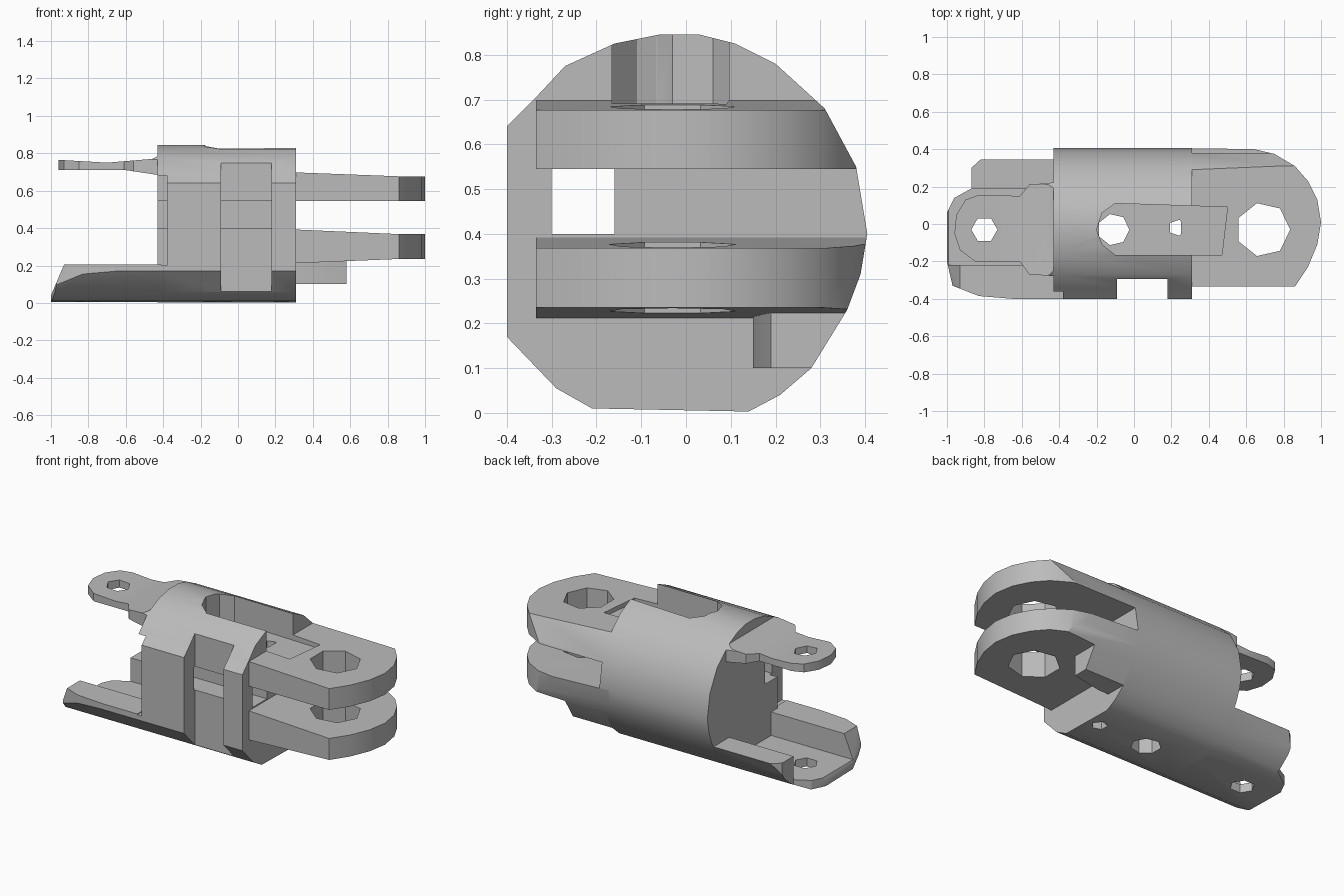
import bpy, bmesh, math
from mathutils import Vector

if "Cube" in bpy.data.objects:
    bpy.data.objects.remove(bpy.data.objects["Cube"], do_unlink=True)

grey = bpy.data.materials.new("plain_grey")
grey.use_nodes = True
COLOUR = (0.5, 0.5, 0.5, 1)
grey.diffuse_color = COLOUR
grey.node_tree.nodes["Principled BSDF"].inputs["Base Color"].default_value = COLOUR


def prism(name, points, axis, low, high):
    """Extrude a closed 2D outline along an axis."""
    place = {"x": lambda a, b, d: (d, a, b),
             "y": lambda a, b, d: (a, d, b),
             "z": lambda a, b, d: (a, b, d)}[axis]
    bm = bmesh.new()
    face = bm.faces.new([bm.verts.new(place(a, b, low)) for a, b in points])
    grown = bmesh.ops.extrude_face_region(bm, geom=[face])["geom"]
    shift = Vector(place(0, 0, high - low))
    bmesh.ops.translate(bm, vec=shift, verts=[g for g in grown if isinstance(g, bmesh.types.BMVert)])
    bmesh.ops.recalc_face_normals(bm, faces=bm.faces)
    mesh = bpy.data.meshes.new(name)
    bm.to_mesh(mesh)
    bm.free()
    mesh.materials.append(grey)
    obj = bpy.data.objects.new(name, mesh)
    bpy.context.collection.objects.link(obj)
    return obj


def box(x0, x1, y0, y1, z0, z1):
    return prism("cutter", [(x0, y0), (x1, y0), (x1, y1), (x0, y1)], "z", z0, z1)


def hole(x, y, radius, sides=7):
    ring = [(x + radius * math.cos(i * math.tau / sides),
             y + radius * math.sin(i * math.tau / sides)) for i in range(sides)]
    return prism("cutter", ring, "z", -1, 2)


def combine(obj, operation, *tools):
    """Apply boolean tools to a part, then delete them."""
    for tool in tools:
        tool.hide_render = True
        mod = obj.modifiers.new("cut", "BOOLEAN")
        mod.operation, mod.object, mod.solver = operation, tool, "EXACT"
        bpy.context.view_layer.objects.active = obj
        bpy.ops.object.modifier_apply(modifier=mod.name)
        bpy.data.objects.remove(tool, do_unlink=True)


# Rounded barrel cross-section (y, z)
BARREL = [(-.21, .01), (.14, .003), (.21, .04), (.28, .1), (.36, .23), (.39, .31),
          (.405, .4), (.38, .55), (.31, .68), (.2, .78), (.11, .825), (.03, .845),
          (-.06, .845), (-.16, .825), (-.27, .775), (-.34, .7), (-.4, .64),
          (-.4, .17), (-.29, .055)]


def barrel(name, x0, x1):
    return prism(name, BARREL, "x", x0, x1)


def top_slot():
    return prism("cutter", [(-.2, -.03), (-.17, -.11), (-.1, -.165), (.47, -.165),
                            (.5, .09), (-.1, .11), (-.17, .06)], "z", .665, 1)


# Main body with notch, lengthwise channel, top slot and pin holes
body = barrel("body", -.43, .31)
combine(body, "DIFFERENCE",
        box(-.09, .18, -.6, -.295, -1, 2),
        box(-.6, .5, -.3, -.16, .4, .545),
        box(-.6, -.38, -.6, -.28, .2, .68),
        top_slot(), hole(-.11, -.03, .085), hole(.23, -.02, .045, 5))

# Pair of rounded clevis lugs
LUG = [(.25, -.335), (.86, -.335), (.93, -.23), (.98, -.11), (1, .01), (.98, .13),
       (.93, .23), (.86, .31), (.75, .375), (.6, .41), (.25, .41)]
SIDES = {"upper_lug": [(.25, .545), (1, .545), (1, .677), (.86, .677), (.25, .7)],
         "lower_lug": [(.25, .21), (.86, .235), (1, .235), (1, .368), (.86, .368), (.25, .395)]}
lugs = []
for name, side in SIDES.items():
    lug = prism(name, side, "y", -.5, .5)
    combine(lug, "INTERSECT", prism("cutter", LUG, "z", -1, 2), barrel("cutter", -2, 2))
    combine(lug, "DIFFERENCE", hole(.69, -.03, .145))
    lugs.append(lug)
combine(lugs[0], "DIFFERENCE", top_slot())

# Stop block beneath the lower lug
stop = prism("stop_block", [(.28, .15), (.38, .15), (.58, .19), (.58, .5), (.28, .5)], "z", .1, .235)
combine(stop, "INTERSECT", barrel("cutter", -2, 2))

# Open tray extending to the left end
TRAY = [(-.41, -.42), (-.83, -.385), (-.97, -.33), (-1, -.2), (-1, .06), (-.96, .14),
        (-.87, .19), (-.87, .3), (-.82, .345), (-.41, .37)]
tray = prism("tray", [(-1, .005), (-.41, .005), (-.41, .205), (-.93, .205), (-1, .04)], "y", -.5, .5)
combine(tray, "INTERSECT", prism("cutter", TRAY, "z", -1, 2), barrel("cutter", -2, 2))
combine(tray, "DIFFERENCE", box(-1.2, -.43, -.22, .19, .06, 1), hole(-.8, -.03, .07, 6))

# Thin upper tab with an eye
TAB = [(-.4, -.28), (-.56, -.27), (-.61, -.2), (-.85, -.2), (-.93, -.14), (-.96, -.05),
       (-.95, .05), (-.9, .13), (-.83, .155), (-.61, .15), (-.56, .21), (-.4, .225)]
tab = prism("upper_tab", [(-.96, .71), (-.6, .71), (-.4, .68), (-.4, .8), (-.46, .77),
                          (-.7, .75), (-.96, .765)], "y", -.5, .5)
combine(tab, "INTERSECT", prism("cutter", TAB, "z", -1, 2), barrel("cutter", -2, 2))
combine(tab, "DIFFERENCE", hole(-.8, -.03, .07, 6))

# Smooth the curved sides, keep edges crisp
for part in [body, stop, tray, tab] + lugs:
    bpy.ops.object.select_all(action="DESELECT")
    part.select_set(True)
    bpy.context.view_layer.objects.active = part
    bpy.ops.object.shade_smooth_by_angle(angle=math.radians(30))
